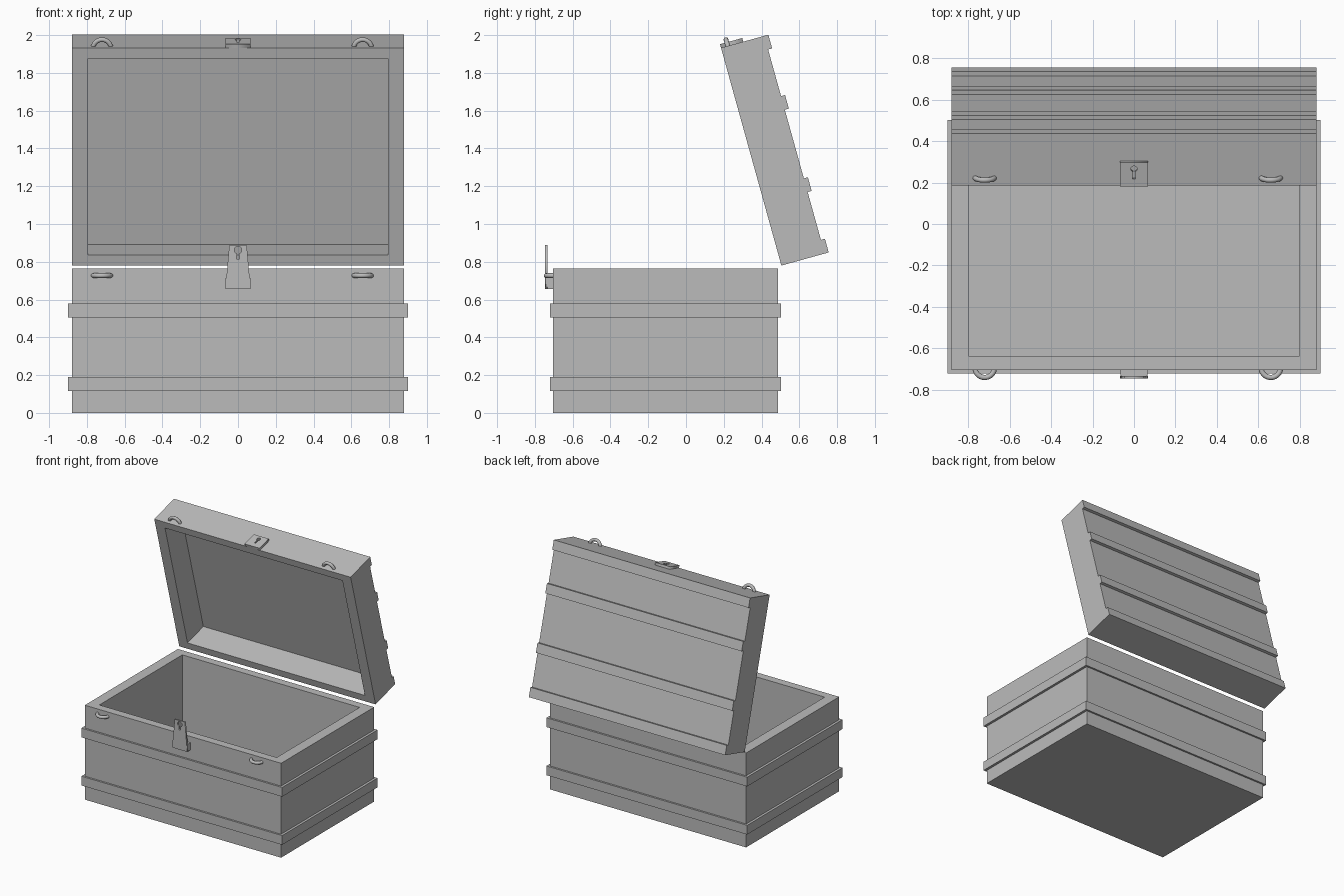
import bpy, bmesh, math

cube = bpy.data.objects.get("Cube")
if cube:
    bpy.data.objects.remove(cube, do_unlink=True)

# Single flat colour
grey = bpy.data.materials.new("plain_grey")
grey.use_nodes = True
COLOUR = (0.5, 0.5, 0.5, 1)
grey.diffuse_color = COLOUR
grey.node_tree.nodes["Principled BSDF"].inputs["Base Color"].default_value = COLOUR


def add_mesh(name, bm, parent=None):
    bmesh.ops.recalc_face_normals(bm, faces=bm.faces)
    mesh = bpy.data.meshes.new(name)
    bm.to_mesh(mesh)
    bm.free()
    mesh.materials.append(grey)
    obj = bpy.data.objects.new(name, mesh)
    bpy.context.collection.objects.link(obj)
    obj.parent = parent
    return obj


def loft(name, rects, cyclic=False, parent=None):
    """Join stacked rectangles (half width, y front, y back, z)."""
    bm = bmesh.new()
    loops = [[bm.verts.new(p) for p in ((-w, y0, z), (w, y0, z), (w, y1, z), (-w, y1, z))]
             for w, y0, y1, z in rects]
    pairs = list(zip(loops, loops[1:]))
    if cyclic:
        pairs.append((loops[-1], loops[0]))
    else:
        bm.faces.new(loops[0])
        bm.faces.new(loops[-1])
    for a, b in pairs:
        for i in range(4):
            j = (i + 1) % 4
            bm.faces.new((a[i], a[j], b[j], b[i]))
    return add_mesh(name, bm, parent)


def box(name, w, y0, y1, z0, z1, parent=None):
    return loft(name, [(w, y0, y1, z0), (w, y0, y1, z1)], parent=parent)


def half_ring(name, x, y, z, parent=None, major=0.047, minor=0.0125):
    """Half loop lying flat, bulging towards the front."""
    bm = bmesh.new()
    steps, sides = 20, 12
    rings = []
    for i in range(steps + 1):
        a = math.pi * i / steps
        ring = []
        for k in range(sides):
            b = math.tau * k / sides
            r = major + minor * math.cos(b)
            ring.append(bm.verts.new((x + r * math.cos(a), y - r * math.sin(a), z + minor * math.sin(b))))
        rings.append(ring)
    for a, b in zip(rings, rings[1:]):
        for k in range(sides):
            m = (k + 1) % sides
            bm.faces.new((a[k], a[m], b[m], b[k])).smooth = True
    bm.faces.new(rings[0])
    bm.faces.new(rings[-1])
    return add_mesh(name, bm, parent)


def keyhole(cz, r, slot_end, half_slot):
    """Outline of a round hole with a slot below it."""
    gap = math.asin(half_slot / r)
    start, span = -math.pi / 2 + gap, math.tau - 2 * gap
    pts = [(r * math.cos(start + span * i / 20), cz + r * math.sin(start + span * i / 20)) for i in range(21)]
    return pts + [(-half_slot * 1.3, slot_end), (half_slot * 1.3, slot_end)]


def pierced_plate(name, outline, hole, y, thickness, parent=None):
    """Upright plate with a hole, centred on depth y."""
    curve = bpy.data.curves.new(name, "CURVE")
    curve.dimensions = "2D"
    curve.fill_mode = "BOTH"
    curve.extrude = thickness / 2
    for pts in (outline, hole):
        spline = curve.splines.new("POLY")
        spline.points.add(len(pts) - 1)
        for p, (px, py) in zip(spline.points, pts):
            p.co = (px, py, 0, 1)
        spline.use_cyclic_u = True
    curve.materials.append(grey)
    obj = bpy.data.objects.new(name, curve)
    bpy.context.collection.objects.link(obj)
    obj.parent = parent
    obj.location.y = y
    obj.rotation_euler.x = math.pi / 2
    bpy.ops.object.select_all(action="DESELECT")
    obj.select_set(True)
    bpy.context.view_layer.objects.active = obj
    bpy.ops.object.convert(target="MESH")


# Hollow chest body
W, WI = 0.88, 0.795
FRONT, BACK, TOP = -0.705, 0.487, 0.765
loft("chest_body", [(W, FRONT, BACK, 0), (W, FRONT, BACK, TOP),
                    (WI, FRONT + 0.065, BACK - 0.065, TOP), (WI, FRONT + 0.065, BACK - 0.065, 0.03)])

# Bands around the body
for name, z0, z1 in (("lower_band", 0.115, 0.19), ("upper_band", 0.505, 0.58)):
    outer = (0.9, FRONT - 0.015, BACK + 0.015)
    inner = (W - 0.01, FRONT + 0.01, BACK - 0.01)
    loft(name, [(*outer, z0), (*outer, z1), (*inner, z1), (*inner, z0)], cyclic=True)

# Lid, modelled closed around its hinge line and then swung open
LEN, DEEP = 1.196, 0.238
lid = loft("lid", [(W, -LEN, 0, DEEP), (W, -LEN, 0, 0),
                   (WI, 0.058 - LEN, -0.058, 0), (WI, 0.058 - LEN, -0.058, 0.21)])
lid.location = (0, 0.505, 0.78)
lid.rotation_euler.x = math.radians(-74.5)
for i, u in enumerate((0, 0.338, 0.79, LEN - 0.075)):
    box(f"lid_band_{i + 1}", W, -u - 0.075, -u, DEEP - 0.005, 0.26, lid)

# Padlock loops on body and lid
for side, x in (("right", -0.72), ("left", 0.66)):
    half_ring(f"body_loop_{side}", x, FRONT + 0.012, 0.727)
    half_ring(f"lid_loop_{side}", x, 0.012 - LEN, 0.037, lid)

# Lock plate on the lid
pierced_plate("lock_plate", [(-0.067, 0), (0.067, 0), (0.067, 0.122), (-0.067, 0.122)],
              keyhole(0.088, 0.015, 0.038, 0.005), -LEN - 0.01, 0.02, lid)

# Hasp standing on the front of the body
box("hasp_base", 0.066, -0.742, FRONT + 0.005, 0.655, 0.715)
pierced_plate("hasp", [(-0.067, 0.655), (0.067, 0.655), (0.046, 0.89), (-0.046, 0.89)],
              keyhole(0.862, 0.02, 0.815, 0.006), -0.739, 0.013)
